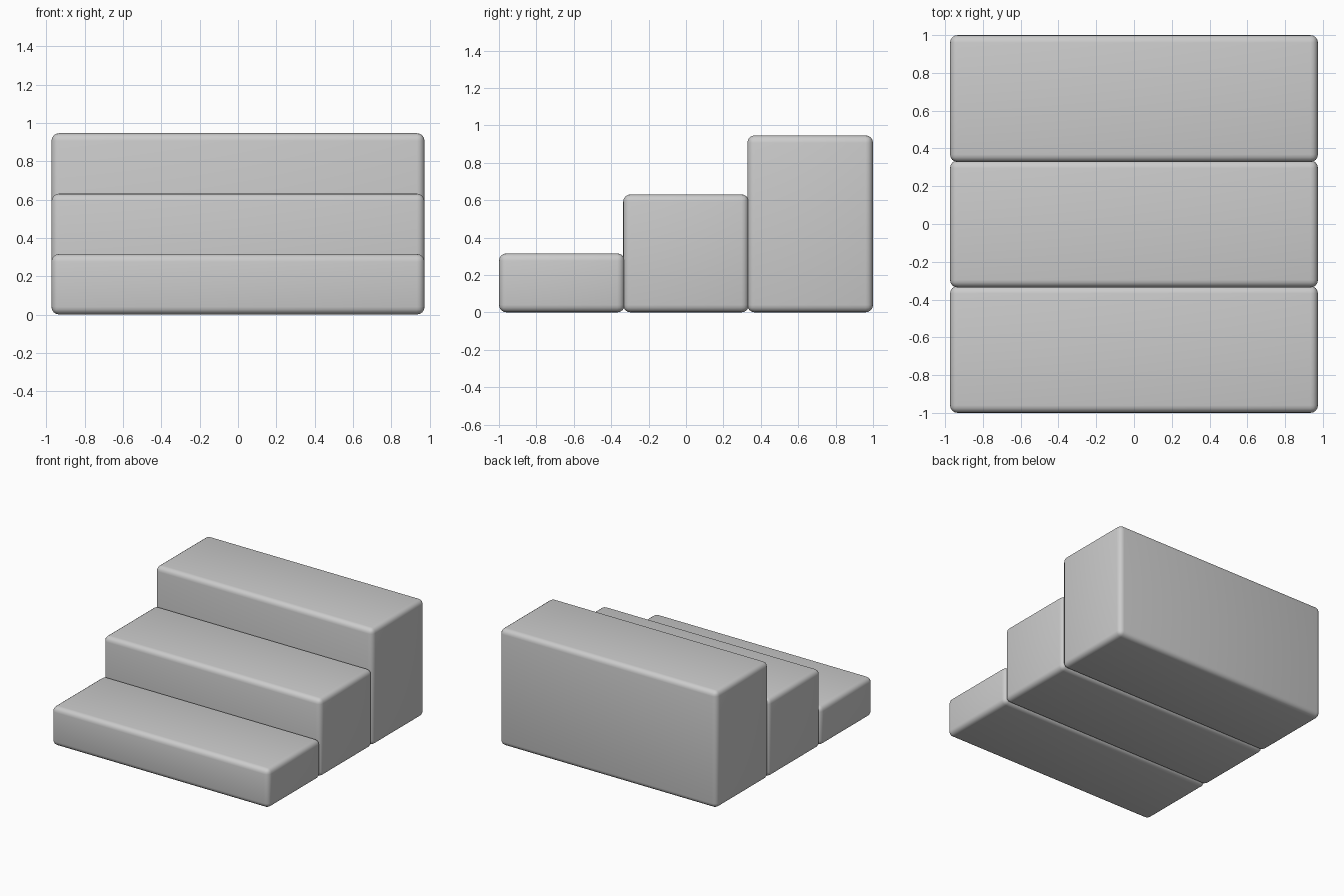
import bpy

if "Cube" in bpy.data.objects:
    bpy.data.objects.remove(bpy.data.objects["Cube"])

WIDTH, DEPTH, RISE, PITCH = 1.948, 0.672, 0.3155, 0.664


def step(name, y, height):
    # Rounded solid block standing on the ground
    bpy.ops.mesh.primitive_cube_add(size=1, location=(0, y, height / 2))
    ob = bpy.context.object
    ob.name = name
    ob.scale = (WIDTH, DEPTH, height)
    bpy.ops.object.transform_apply(location=False, rotation=False, scale=True)
    bevel = ob.modifiers.new("rounded_edges", 'BEVEL')
    bevel.width = 0.04
    bevel.segments = 4
    bpy.ops.object.modifier_apply(modifier=bevel.name)
    bpy.ops.object.shade_smooth_by_angle()
    return ob


# Three steps rising towards the back
for i, name in enumerate(("lower_step", "middle_step", "upper_step")):
    step(name, (i - 1) * PITCH, RISE * (i + 1))
